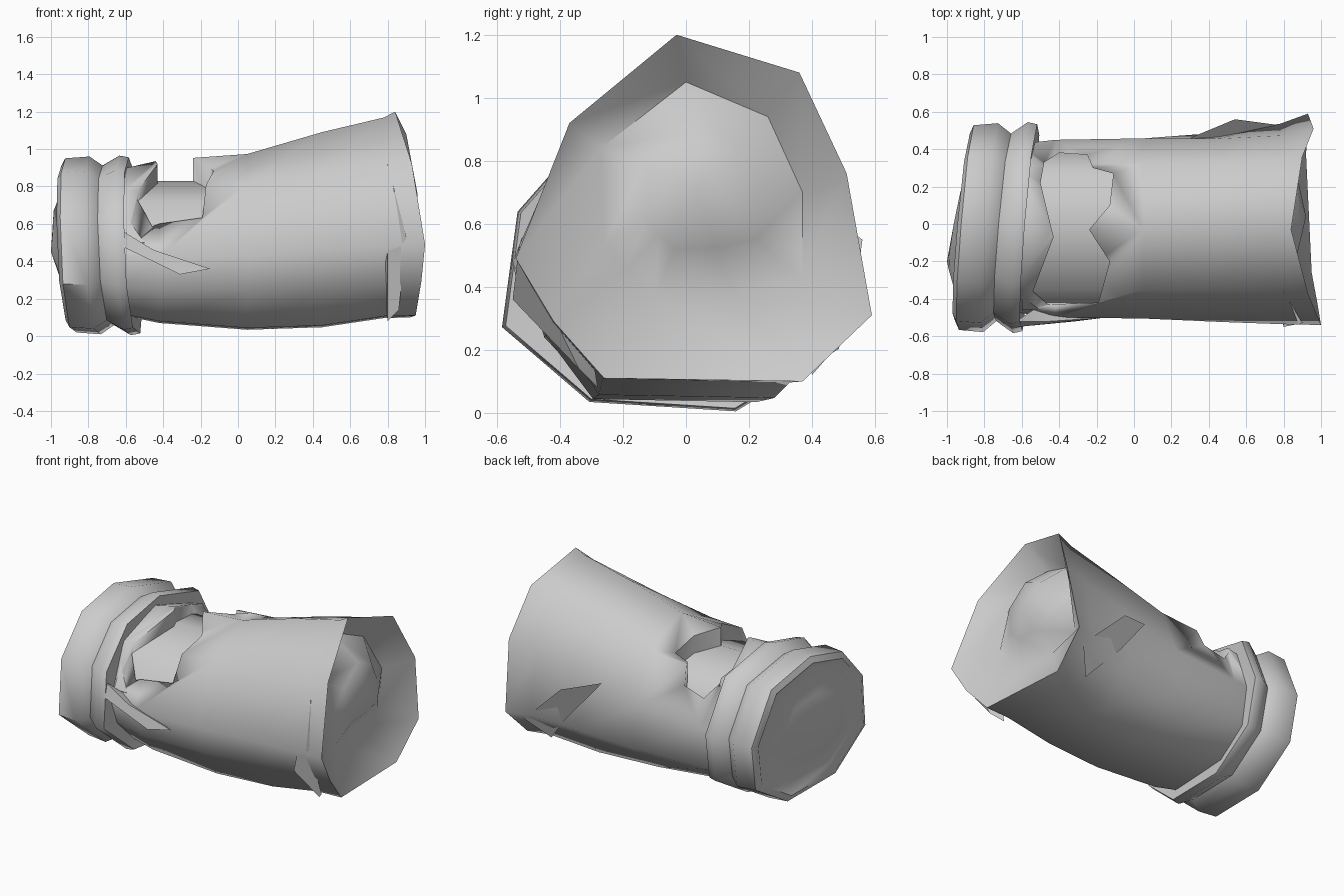
import bpy, bmesh, math

if "Cube" in bpy.data.objects:
    bpy.data.objects.remove(bpy.data.objects["Cube"])

grey = bpy.data.materials.new("grey metal")
grey.diffuse_color = (0.6, 0.6, 0.6, 1)
grey.use_nodes = True
grey.node_tree.nodes["Principled BSDF"].inputs["Base Color"].default_value = grey.diffuse_color

def make(name, verts, faces, angle=50):
    """Mesh object with outward normals and smooth shading"""
    me = bpy.data.meshes.new(name)
    me.from_pydata([tuple(v) for v in verts], [], faces)
    bm = bmesh.new()
    bm.from_mesh(me)
    bmesh.ops.recalc_face_normals(bm, faces=bm.faces[:])
    bm.to_mesh(me)
    bm.free()
    me.materials.append(grey)
    ob = bpy.data.objects.new(name, me)
    bpy.context.collection.objects.link(ob)
    bpy.ops.object.select_all(action='DESELECT')
    ob.select_set(True)
    bpy.context.view_layer.objects.active = ob
    bpy.ops.object.shade_smooth_by_angle(angle=math.radians(angle))
    return ob

def loft(name, rings, tips, angle=50):
    """Skin a list of rings, closing each end with a fan to a tip point"""
    n = len(rings[0])
    verts = [v for r in rings for v in r] + list(tips)
    faces = []
    for i in range(len(rings) - 1):
        for j in range(n):
            k = (j + 1) % n
            faces.append((i*n+j, i*n+k, (i+1)*n+k, (i+1)*n+j))
    last, t0 = (len(rings) - 1) * n, len(rings) * n
    for j in range(n):
        k = (j + 1) % n
        faces.append((k, j, t0))
        faces.append((last+j, last+k, t0+1))
    return make(name, verts, faces, angle)

def ring(x, yz):
    return [(x, y, z) for y, z in yz]

def mix(t, back=1, drop=0):
    """Section between the narrow and wide ends, with the back and underside adjusted"""
    pts = [(a[0]+(b[0]-a[0])*t, a[1]+(b[1]-a[1])*t) for a, b in zip(narrow, wide)]
    return [(y*back if y > 0 else y, z - drop if z < .2 else z) for y, z in pts]

# Sleeve: lopsided tube flaring towards the open end, with a domed plug inside
narrow = [(-.03, .94), (.32, .82), (.45, .5), (.42, .22), (.2, .07), (-.3, .08), (-.45, .24), (-.5, .42), (-.35, .8)]
wide = [(-.03, 1.2), (.36, 1.08), (.51, .76), (.59, .31), (.37, .1), (-.26, .11), (-.42, .29), (-.54, .49), (-.37, .92)]
rim_x = [.84, .90, .96, .93, .92, .95, .98, 1.0, .93]
mouth = [(0, 1.05), (.26, .94), (.37, .7), (.37, .43), (.14, .38), (-.10, .37), (-.19, .46), (-.26, .54), (-.27, .84)]
rim = [(x, y, z) for x, (y, z) in zip(rim_x, wide)]
plug = [(x - .15, y, z) for x, (y, z) in zip(rim_x, mouth)]
dome = [(.88, .04 + (y - .04)*.55, .7 + (z - .7)*.55) for y, z in mouth]
start = [(y*.95, .48 + (z - .48)*.9) for y, z in narrow]
sleeve = loft("sleeve", [ring(-.62, start), ring(-.42, narrow), ring(.05, mix(.13, 1, .04)),
                         ring(.45, mix(.58, .94, .04)), ring(.78, mix(.88, .94)), rim, plug, dome],
              [(-.62, 0, .48), (.92, .04, .72)], 65)

# Ragged window cut through the top of the sleeve
outline = [(-.50, .22), (-.43, -.07), (-.54, -.36), (-.46, -.43), (-.19, -.42), (-.13, -.2),
           (-.24, -.03), (-.13, .1), (-.11, .27), (-.22, .3), (-.25, .37), (-.40, .38), (-.48, .33)]
n = len(outline)
cutter = make("window_cutter",
              [(x, y, .58) for x, y in outline] + [(x, y, 1.4) for x, y in outline],
              [tuple(range(n)), tuple(range(n, 2*n))] +
              [(i, (i+1) % n, n+(i+1) % n, n+i) for i in range(n)])
cutter.hide_render = True
cutter.hide_set(True)
cut = sleeve.modifiers.new("window", 'BOOLEAN')
cut.object = cutter
cut.operation = 'DIFFERENCE'
cut.solver = 'EXACT'

# Smooth inner lining seen through the window
inner = [(-.03, .83), (.26, .76), (.40, .56), (.35, .25), (.1, .2), (-.3, .2), (-.46, .5), (-.35, .72)]
loft("lining", [ring(-.6, inner), ring(-.05, inner)], [(-.6, 0, .5), (-.05, 0, .5)])

# Collar: grooved band whose end holds a leaning dome
band = [(0, .97), (.38, .87), (.55, .52), (.49, .2), (.16, .0), (-.31, .03), (-.59, .27), (-.54, .64), (-.32, .89)]
profile = [(-.57, .84), (-.56, .97), (-.61, .99), (-.70, .88), (-.77, .98), (-.90, .96),
           (-.92, .88), (-.89, .78), (-.94, .45)]
def collar_ring(x, s):
    return [(x + .08*y - .05*(z - .49), y*s, .49 + (z - .49)*s) for y, z in band]
loft("collar", [collar_ring(x, s) for x, s in profile], [(-.57, 0, .49), (-1.0, -.2, .45)], 55)

# Pinched folds standing out of the cloth
def fold(name, pts, root):
    m = len(pts)
    make(name, list(pts) + [root],
         [tuple(range(m))] + [(i, (i+1) % m, m) for i in range(m)], 20)

fold("front_fold", [(-.63, -.52, .57), (-.45, -.52, .46), (-.15, -.50, .36), (-.31, -.52, .33), (-.62, -.55, .48)],
     (-.45, -.40, .42))
fold("mouth_fold", [(.80, -.36, .92), (.90, -.53, .53), (.86, -.34, .14), (.80, -.28, .08), (.80, -.55, .36)],
     (.76, -.34, .45))
fold("back_fold", [(.30, .46, .62), (.54, .56, .55), (.84, .52, .26), (.72, .40, .12), (.54, .52, .33)],
     (.60, .36, .38))
